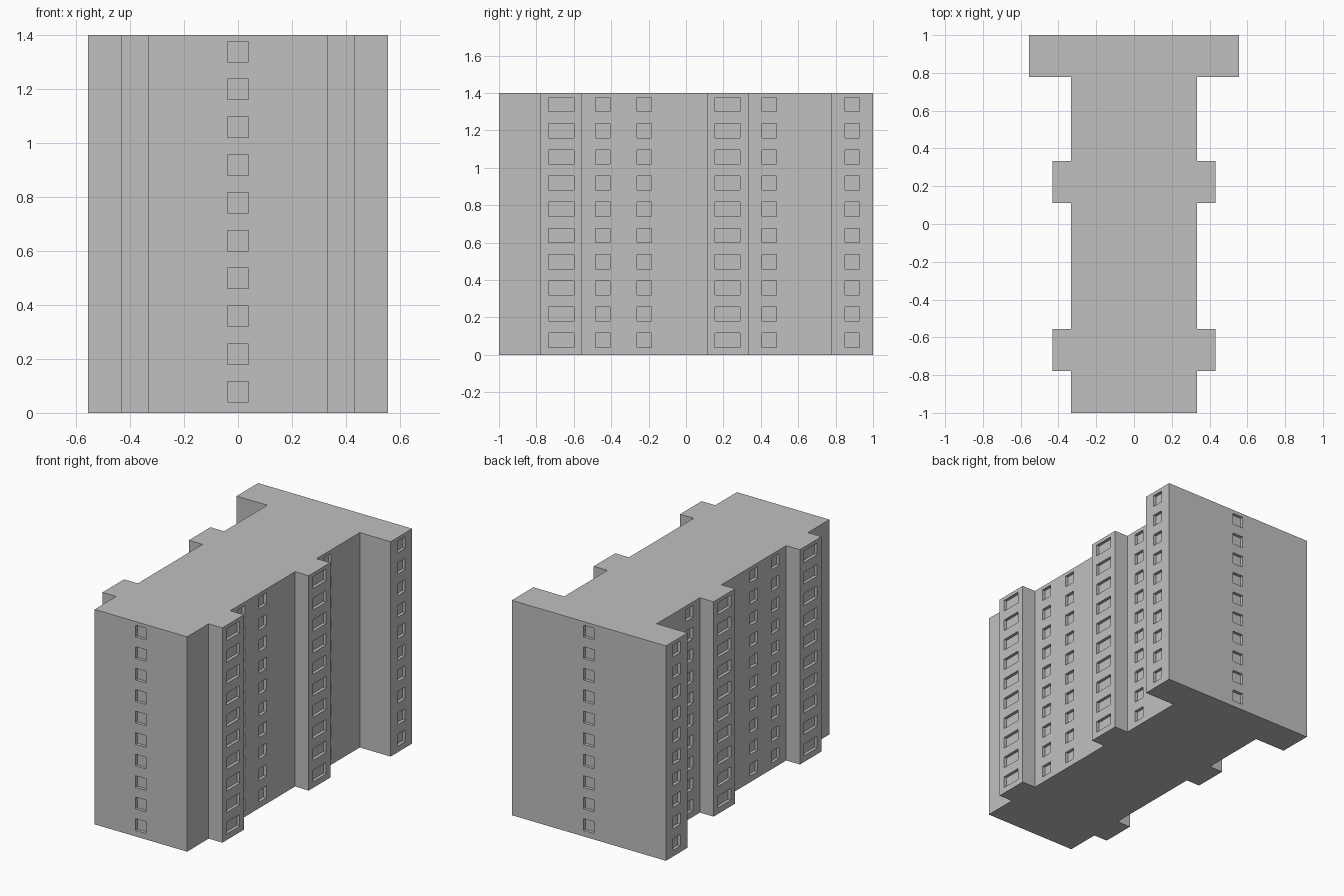
import bpy, bmesh
from mathutils import Matrix, Vector

if "Cube" in bpy.data.objects:
    bpy.data.objects.remove(bpy.data.objects["Cube"])

U = 2 / 18            # planning module of the floor plan
HEIGHT = 1.4
FLOORS = 10
STOREY = HEIGHT / FLOORS
HALF = 3 * U          # half width of the main block
BAY = 0.432           # half width at the projecting bays
SLAB = 5 * U          # half width of the rear wing
DEPTH = 0.02          # window recess

concrete = bpy.data.materials.new("pale grey concrete")
concrete.diffuse_color = (0.53, 0.53, 0.53, 1)
concrete.use_nodes = True
concrete.node_tree.nodes["Principled BSDF"].inputs["Base Color"].default_value = concrete.diffuse_color


def make_object(name, bm):
    bmesh.ops.recalc_face_normals(bm, faces=bm.faces[:])
    mesh = bpy.data.meshes.new(name)
    bm.to_mesh(mesh)
    bm.free()
    mesh.materials.append(concrete)
    obj = bpy.data.objects.new(name, mesh)
    bpy.context.collection.objects.link(obj)
    return obj


# Building block: right half of the plan, mirrored and extruded
right = [(HALF, -9 * U), (HALF, -7 * U), (BAY, -7 * U), (BAY, -5 * U),
         (HALF, -5 * U), (HALF, U), (BAY, U), (BAY, 3 * U),
         (HALF, 3 * U), (HALF, 7 * U), (SLAB, 7 * U), (SLAB, 9 * U)]
plan = right + [(-x, y) for x, y in reversed(right)]
bm = bmesh.new()
base = bm.faces.new([bm.verts.new((x, y, 0)) for x, y in plan])
top = bmesh.ops.extrude_face_region(bm, geom=[base])
bmesh.ops.translate(bm, vec=(0, 0, HEIGHT),
                    verts=[v for v in top["geom"] if isinstance(v, bmesh.types.BMVert)])
building = make_object("apartment_block", bm)

# Window cutters: one column per entry, repeated on every floor
cut = bmesh.new()


def window(x, y, z, sx, sy):
    m = Matrix.Translation((x, y, z)) @ Matrix.Diagonal(Vector((sx, sy, 0.076, 1)))
    bmesh.ops.create_cube(cut, size=1, matrix=m)


side_columns = [(-6 * U, BAY, 0.135), (-4 * U, HALF, 0.077), (-2 * U, HALF, 0.077),
                (2 * U, BAY, 0.135), (4 * U, HALF, 0.077), (8 * U, SLAB, 0.077)]
for floor in range(FLOORS):
    z = 0.078 + floor * STOREY
    for side in (-1, 1):
        for y, wall, width in side_columns:
            window(side * wall, y, z, 2 * DEPTH, width)
        window(0, side * 1.0, z, 0.076, 2 * DEPTH)
cutter = make_object("window_cutter", cut)
cutter.hide_render = True

# Cut the window recesses
mod = building.modifiers.new("windows", "BOOLEAN")
mod.operation = "DIFFERENCE"
mod.solver = "EXACT"
mod.object = cutter
bpy.context.view_layer.objects.active = building
building.select_set(True)
bpy.ops.object.modifier_apply(modifier=mod.name)
bpy.data.objects.remove(cutter)
